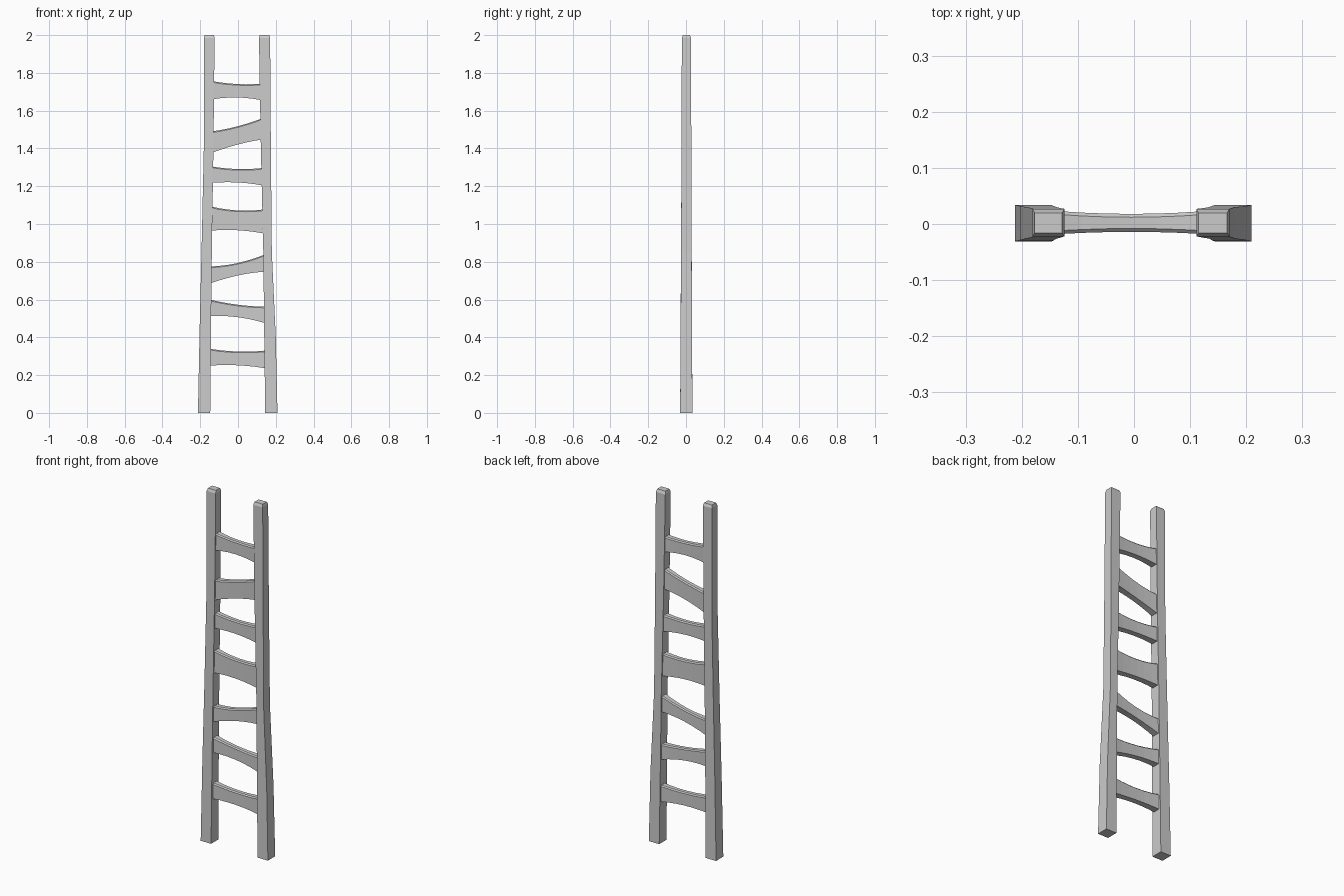
import bpy, bmesh

if "Cube" in bpy.data.objects:
    bpy.data.objects.remove(bpy.data.objects["Cube"])


def loft(name, sections):
    """Skin a closed solid through a list of matching point rings."""
    bm = bmesh.new()
    rings = [[bm.verts.new(p) for p in ring] for ring in sections]
    n = len(rings[0])
    for a, b in zip(rings, rings[1:]):
        for i in range(n):
            j = (i + 1) % n
            bm.faces.new((a[i], a[j], b[j], b[i]))
    bm.faces.new(rings[0])
    bm.faces.new(rings[-1])
    bmesh.ops.recalc_face_normals(bm, faces=bm.faces)
    mesh = bpy.data.meshes.new(name)
    bm.to_mesh(mesh)
    bm.free()
    obj = bpy.data.objects.new(name, mesh)
    bpy.context.collection.objects.link(obj)
    return obj


def rail(name, stations):
    """Stations are z, x min, x max, y min, y max."""
    loft(name, [[(x0, y0, z), (x1, y0, z), (x1, y1, z), (x0, y1, z)]
                for z, x0, x1, y0, y1 in stations])


def bend(a, m, b, t):
    """Parabola through a, m, b at t = 0, 0.5, 1."""
    return a + (4 * m - 3 * a - b) * t + 2 * (a + b - 2 * m) * t * t


def rung(name, x0, x1, top, bottom, steps=6):
    """Waisted rung with chamfered upper edges."""
    rings = []
    for i in range(steps + 1):
        t = i / steps
        x = x0 + (x1 - x0) * t
        zt, zb = bend(*top, t), bend(*bottom, t)
        yf, yb = bend(-0.018, -0.014, -0.018, t), bend(0.023, 0.018, 0.023, t)
        c = 0.006
        rings.append([(x, yf, zb), (x, yb, zb), (x, yb, zt - c),
                      (x, yb - c, zt), (x, yf + c, zt), (x, yf, zt - c)])
    loft(name, rings)


# Side rails: slightly crooked, tapering, chamfered at the top
rail("left_rail", [
    (0.00, -0.212, -0.147, -0.031, 0.034),
    (0.45, -0.203, -0.143, -0.029, 0.032),
    (0.90, -0.192, -0.138, -0.026, 0.030),
    (1.40, -0.181, -0.130, -0.024, 0.028),
    (1.985, -0.181, -0.124, -0.022, 0.027),
    (2.00, -0.177, -0.128, -0.016, 0.020)])
rail("right_rail", [
    (0.00, 0.144, 0.209, -0.031, 0.034),
    (0.40, 0.139, 0.200, -0.029, 0.032),
    (0.85, 0.134, 0.179, -0.026, 0.030),
    (1.40, 0.121, 0.174, -0.024, 0.028),
    (1.985, 0.111, 0.170, -0.022, 0.027),
    (2.00, 0.115, 0.166, -0.016, 0.020)])

# Rungs: heights of the top and bottom edges at left, middle, right
RUNGS = [
    ((0.34, 0.325, 0.33), (0.25, 0.252, 0.236)),
    ((0.60, 0.573, 0.562), (0.512, 0.507, 0.475)),
    ((0.775, 0.793, 0.838), (0.685, 0.727, 0.748)),
    ((1.093, 1.072, 1.077), (0.965, 0.967, 0.95)),
    ((1.305, 1.291, 1.297), (1.218, 1.220, 1.204)),
    ((1.49, 1.517, 1.56), (1.377, 1.42, 1.448)),
    ((1.756, 1.741, 1.743), (1.66, 1.67, 1.655)),
]
for i, (top, bottom) in enumerate(RUNGS):
    f = i / (len(RUNGS) - 1)
    rung(f"rung_{i + 1}", -0.155 + 0.02 * f, 0.148 - 0.022 * f, top, bottom)
